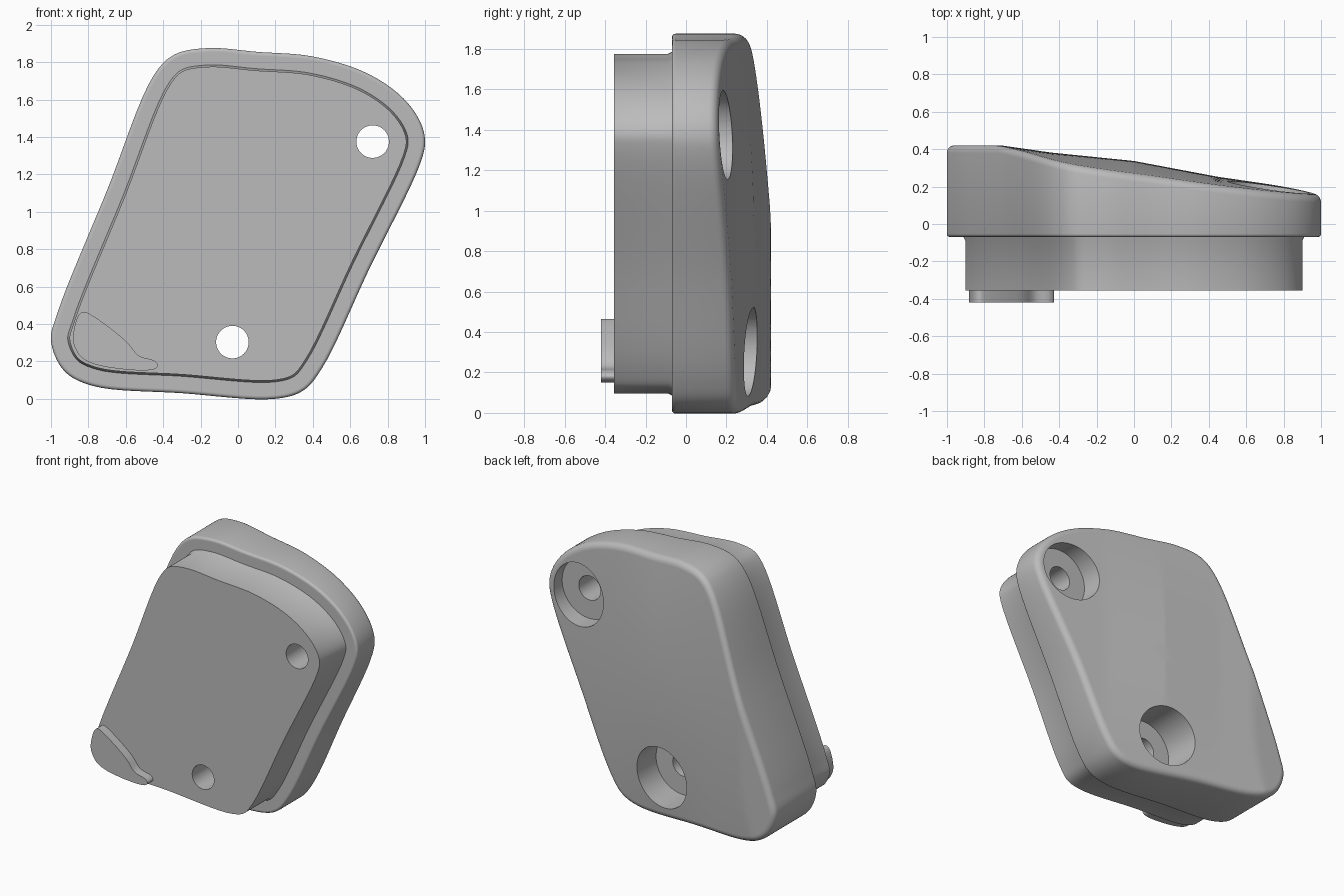
import bpy, bmesh, math
from mathutils import Vector

cube = bpy.data.objects.get("Cube")
if cube:
    bpy.data.objects.remove(cube, do_unlink=True)

grey = bpy.data.materials.new("plain grey")
grey.use_nodes = True
tint = (0.5, 0.5, 0.5, 1)
grey.diffuse_color = tint
grey.node_tree.nodes["Principled BSDF"].inputs["Base Color"].default_value = tint

CENTRE = Vector((0, 0.93))


def spline(points, steps):
    """Closed centripetal curve through the points."""
    pts = [Vector(p) for p in points]
    n, out = len(pts), []
    for i in range(n):
        a, b, c, d = (pts[(i + k) % n] for k in (-1, 0, 1, 2))
        t1 = (b - a).length ** 0.5
        t2 = t1 + (c - b).length ** 0.5
        t3 = t2 + (d - c).length ** 0.5
        for s in range(steps):
            t = t1 + (t2 - t1) * s / steps
            ab = a.lerp(b, t / t1)
            bc = b.lerp(c, (t - t1) / (t2 - t1))
            cd = c.lerp(d, (t - t2) / (t3 - t2))
            out.append(ab.lerp(bc, t / t2).lerp(bc.lerp(cd, (t - t1) / (t3 - t1)),
                                                (t - t1) / (t2 - t1)))
    return out


def inset(loop, dist):
    """Move a counter-clockwise loop inward."""
    out = []
    for i, p in enumerate(loop):
        t = (loop[(i + 1) % len(loop)] - loop[i - 1]).normalized()
        out.append(p + Vector((-t.y, t.x)) * dist)
    return out


def flat(loop, y):
    return [(p.x, y, p.y) for p in loop]


def skin(name, rings):
    """Bridge rings of equal length and cap both ends."""
    bm = bmesh.new()
    rows = [[bm.verts.new(v) for v in ring] for ring in rings]
    n = len(rows[0])
    for lower, upper in zip(rows, rows[1:]):
        for i in range(n):
            j = (i + 1) % n
            bm.faces.new((lower[i], lower[j], upper[j], upper[i]))
    bm.faces.new(rows[0])
    bm.faces.new(rows[-1])
    bmesh.ops.recalc_face_normals(bm, faces=bm.faces)
    mesh = bpy.data.meshes.new(name)
    bm.to_mesh(mesh)
    bm.free()
    mesh.materials.append(grey)
    obj = bpy.data.objects.new(name, mesh)
    bpy.context.collection.objects.link(obj)
    return obj


def activate(obj):
    bpy.ops.object.select_all(action='DESELECT')
    obj.select_set(True)
    bpy.context.view_layer.objects.active = obj


def drill(obj, x, z, radius, y0, y1):
    """Cut a round hole along y."""
    circle = [Vector((x + radius * math.cos(a), z + radius * math.sin(a)))
              for a in (math.tau * i / 64 for i in range(64))]
    cutter = skin("hole_cutter", [flat(circle, y0), flat(circle, y1)])
    cutter.hide_render = True
    mod = obj.modifiers.new("hole", 'BOOLEAN')
    mod.operation, mod.solver, mod.object = 'DIFFERENCE', 'EXACT', cutter
    activate(obj)
    bpy.ops.object.modifier_apply(modifier=mod.name)
    bpy.data.objects.remove(cutter, do_unlink=True)


def back_height(x, z):
    """Sloping, slightly crowned back surface."""
    crown = 1 - ((z - 0.93) / 0.93) ** 2
    ridge = 0.02 * max(0, 1 - abs(x) / 0.45) * max(0, crown)
    return min(0.42, 0.295 - 0.145 * x - 0.015 * z + 0.035 * crown + ridge)


def on_back(loop, drop=0):
    return [(p.x, back_height(p.x, p.y) - drop, p.y) for p in loop]


# Skewed, round-cornered outline shared by housing and plug
outline = spline([(-0.78, 0.07), (-0.3, 0.03), (0.2, 0.0), (0.35, 0.045), (0.45, 0.165),
                  (0.7, 0.69), (0.975, 1.26), (1.0, 1.38), (0.97, 1.49), (0.87, 1.62),
                  (0.68, 1.745), (0.4, 1.83), (0.1, 1.855), (-0.16, 1.875), (-0.34, 1.84),
                  (-0.45, 1.73), (-0.7, 1.115), (-0.965, 0.46), (-1.0, 0.31), (-0.93, 0.15)], 8)

# Housing: rounded front rim, straight wall, rounded sloping back
quarter = [math.pi / 2 * k / 5 for k in range(6)]
rings = [flat(inset(outline, 0.05), -0.07), flat(inset(outline, 0.022), -0.07)]
r = 0.018
for a in quarter:
    rings.append(flat(inset(outline, r * (1 - math.sin(a))), -0.07 + r * (1 - math.cos(a))))
r = 0.04
for a in quarter:
    rings.append(on_back(inset(outline, r * (1 - math.cos(a))), r * (1 - math.sin(a))))
edge = inset(outline, r + 0.005)
for k in range(20):
    rings.append(on_back([CENTRE.lerp(p, 1 - k / 20) for p in edge]))
housing = skin("housing", rings)

# Plug: narrower block on the front with a small flare at its base
plug_loop = inset(outline, 0.1)
plug = skin("front_plug", [flat(plug_loop, -0.355), flat(plug_loop, -0.09),
                           flat(inset(outline, 0.09), -0.07), flat(inset(outline, 0.09), -0.06)])

# Screw holes with wide recesses at the back
for x, z in ((0.72, 1.375), (-0.03, 0.303)):
    drill(housing, x, z, 0.22, 0.07, 0.7)
    for part in (housing, plug):
        drill(part, x, z, 0.087, -0.6, 0.6)

# Raised locating tab in the lower corner
tab_loop = spline([(-0.75, 0.18), (-0.45, 0.157), (-0.428, 0.18), (-0.45, 0.205), (-0.53, 0.23),
                   (-0.6, 0.31), (-0.79, 0.452), (-0.825, 0.465), (-0.85, 0.45),
                   (-0.877, 0.37), (-0.88, 0.3), (-0.84, 0.225)], 5)
tab = skin("locating_tab", [flat(tab_loop, -0.42), flat(tab_loop, -0.35)])

for part in (housing, plug, tab):
    activate(part)
    bpy.ops.object.shade_smooth_by_angle(angle=math.radians(30))
